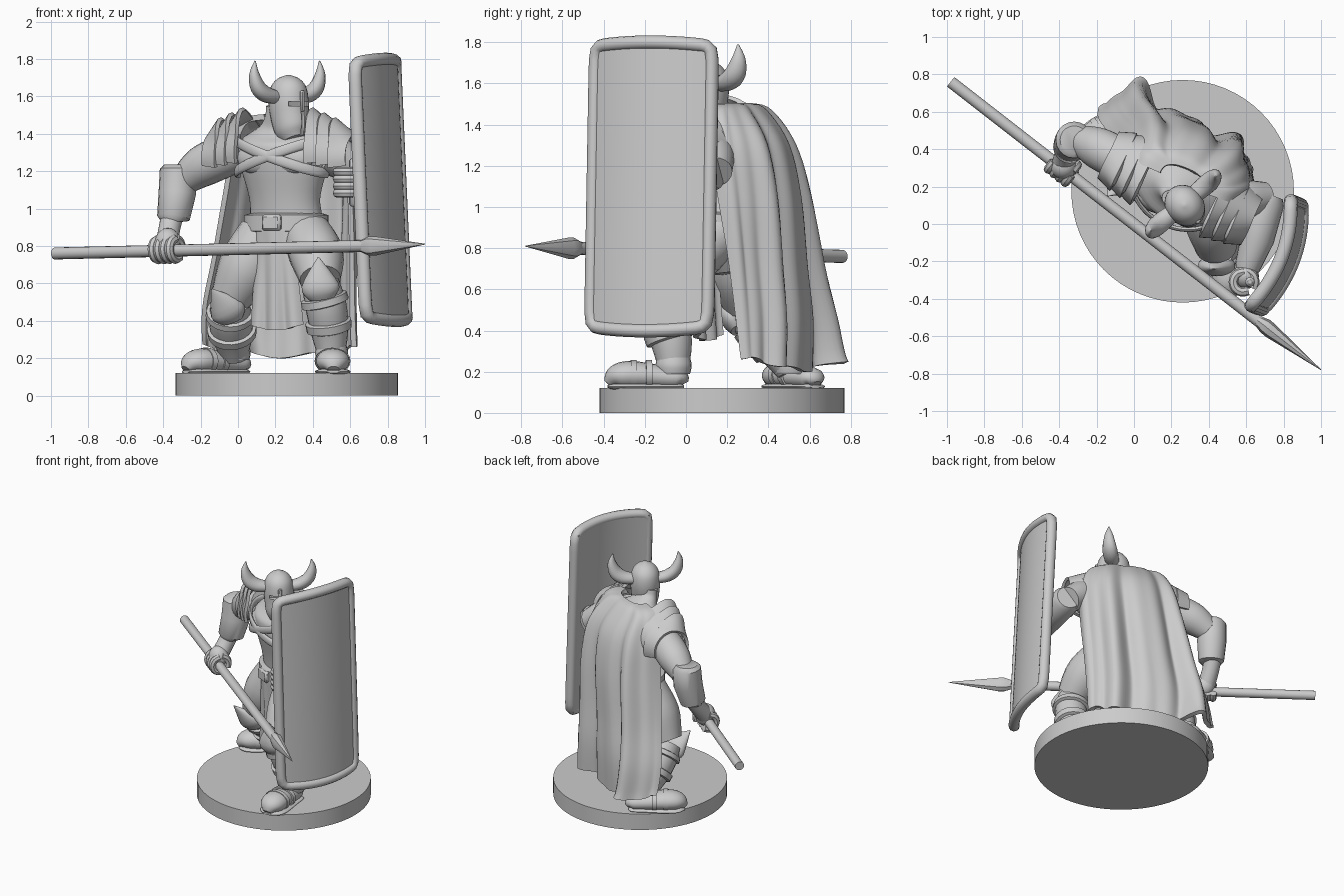
import bpy, bmesh
from math import sin, cos, pi, radians, exp
from mathutils import Vector

if "Cube" in bpy.data.objects:
    bpy.data.objects.remove(bpy.data.objects["Cube"], do_unlink=True)
stone = bpy.data.materials.new("plain grey")
stone.use_nodes = True
stone.diffuse_color = grey = (.6, .6, .6, 1)
stone.node_tree.nodes["Principled BSDF"].inputs["Base Color"].default_value = grey
parts = []

def make(name, verts, faces):
    mesh = bpy.data.meshes.new(name)
    mesh.from_pydata(verts, [], faces)
    bm = bmesh.new()
    bm.from_mesh(mesh)
    bmesh.ops.recalc_face_normals(bm, faces=bm.faces)
    bm.to_mesh(mesh)
    bm.free()
    mesh.materials.append(stone)
    obj = bpy.data.objects.new(name, mesh)
    bpy.context.collection.objects.link(obj)
    parts.append(obj)
    return obj

def spline(points, steps=4):
    """Smooth curve through the points."""
    pts = [points[0]] + points + [points[-1]]
    out = []
    for a, b, c, d in zip(pts, pts[1:], pts[2:], pts[3:]):
        for t in (i / steps for i in range(steps)):
            out.append(b + ((c - a) * t + (a * 2 - b * 5 + c * 4 - d) * t * t
                            + (b * 3 - a - c * 3 + d) * t ** 3) / 2)
    return out + [points[-1]]

def loft(name, path, squash=1, ref=None, smooth=True, sides=20):
    """Skin of rings along a path of (x, y, z, radius)."""
    path = [Vector(p) for p in path]
    path = spline(path) if smooth else path
    centres = [p.to_3d() for p in path]
    if ref is None:
        span = centres[-1] - centres[0]
        axis = min(range(3), key=lambda i: abs(span[i]))
        ref = [float(i == axis) for i in range(3)]
    ref = Vector(ref)
    verts, faces, last = [], [], len(path) - 1
    for k, p in enumerate(path):
        t = (centres[min(k + 1, last)] - centres[max(k - 1, 0)]).normalized()
        a = (ref - t * ref.dot(t)).normalized() * max(p[3], .002)
        b = t.cross(a) * squash
        verts += [centres[k] + a * cos(2 * pi * j / sides) + b * sin(2 * pi * j / sides) for j in range(sides)]
    for k in range(0, last * sides, sides):
        for j in range(sides):
            n = (j + 1) % sides
            faces.append((k + j, k + n, k + sides + n, k + sides + j))
    faces += [list(range(sides)), list(range(last * sides, (last + 1) * sides))]
    return make(name, verts, faces)

def sheet(name, fn, nu, nv, thick):
    """Thickened surface from a function of u and v."""
    row = nu + 1
    obj = make(name, [fn(i / nu, j / nv) for j in range(nv + 1) for i in range(row)],
               [(k, k + 1, k + row + 1, k + row) for j in range(nv) for k in range(j * row, j * row + nu)])
    mod = obj.modifiers.new("thickness", 'SOLIDIFY')
    mod.thickness, mod.offset = thick, 0

def frame(x, y, yaw):
    """Gives a point from sideways, forward and height measures."""
    c, s = cos(radians(yaw)), sin(radians(yaw))
    return lambda a, f, z: Vector((x + c * a + s * f, y + s * a - c * f, z))

def box(name, centre, size, yaw, bevel=0):
    corners = [(x, y, z) for x in (-.5, .5) for y in (-.5, .5) for z in (-.5, .5)]
    obj = make(name, [[c * s for c, s in zip(p, size)] for p in corners],
               [(0, 1, 3, 2), (4, 5, 7, 6), (0, 1, 5, 4), (2, 3, 7, 6), (0, 2, 6, 4), (1, 3, 7, 5)])
    obj.location, obj.rotation_euler.z = centre, radians(yaw)
    if bevel:
        obj.modifiers.new("bevel", 'BEVEL').width = bevel
    return obj

def ball(name, centre, size, yaw=0):
    loop = [(0, 0, -cos(pi * i / 10), sin(pi * i / 10)) for i in range(11)]
    obj = loft(name, loop, ref=(1, 0, 0), smooth=False)
    obj.location, obj.scale, obj.rotation_euler.z = centre, size, radians(yaw)

TURN, GAZE = -25, 40
body, head = frame(.25, .2, TURN), frame(.27, .1, GAZE)
across = body(1, 0, 0) - body(0, 0, 0)
SIDES = ((-1, "right"), (1, "left"))

# Base, torso, belt and crossed straps
loft("base", [(.26, .175, z, .595) for z in (0, .12)], smooth=False, sides=64)
rows = [(-.03, .68, .13), (-.02, .78, .2), (-.02, .93, .205), (0, 1.06, .2), (.01, 1.25, .25),
        (.02, 1.37, .24), (.04, 1.44, .13), (.07, 1.5, .08), (.08, 1.55, .07)]
loft("torso", [(*body(0, f, z), r) for f, z, r in rows], .7, across, sides=28)
loft("belt", [(*body(0, -.02, z), r) for z, r in
              ((.87, .2), (.88, .235), (.965, .235), (.975, .2))], .75, across, smooth=False, sides=32)
box("buckle", body(0, .165, .925), (.11, .04, .085), TURN, .012)
for side, label in SIDES:
    ball(label + "_chest", body(side * .1, .12, 1.27), (.12, .07, .09), TURN)
    strap = [(*body(side * .26 * cos(a), .02 + .2 * sin(a), 1.28 - .09 * cos(a)), .028)
             for a in (pi * i / 10 for i in range(11))]
    loft(label + "_chest_strap", strap, .45, (0, 0, 1), sides=12)

# Loincloth and cape
def loincloth(u, v):
    a = u * 2 - 1
    return body(a * (.1 + .045 * v), .145 - .025 * v - .03 * a * a + .016 * sin(u * 16) * v,
                .88 - .53 * v + .03 * a * a * v)

sheet("loincloth", loincloth, 24, 10, .025)
# Height, side shift, half width, setback, depth
CAPE = spline([Vector(r) for r in (
    (1.49, 0, .13, .02, .08), (1.46, 0, .25, .02, .14), (1.3, 0, .32, .03, .24),
    (1.05, -.03, .35, .05, .265), (.72, -.08, .38, .08, .24), (.45, -.12, .41, .1, .23),
    (.21, -.13, .42, .12, .2))], 5)

def cape(u, v):
    z, shift, wide, back, deep = CAPE[round(v * (len(CAPE) - 1))]
    a = pi * u
    fold = min(1, v * 1.6) * (.028 * sin(u * 25 + v * 1.5) + .014 * sin(u * 41 + v * 3))
    sweep = .11 * v ** 4 * exp(-((cos(a) + .72) / .3) ** 2) + .07 * v * max(0, cos(a))
    return body(shift + (wide + fold * .5) * cos(a), -back - deep * max(sin(a), 0) ** .6 - fold - sweep,
                z + v ** 6 * (.05 * cos(a) ** 2 + .012 * sin(u * 20)))

sheet("cape", cape, 72, len(CAPE) - 1, .03)

# Helmet with cut visor
rows = [(.05, 1.37, .06), (.03, 1.42, .088), (.01, 1.5, .098), (0, 1.58, .102),
        (0, 1.65, .09), (0, 1.695, .055), (0, 1.715, .005)]
helmet = loft("helmet", [(*head(0, f, z), r) for f, z, r in rows], 1.12,
              head(1, 0, 0) - head(0, 0, 0), sides=32)
cutters = [box("eye_cutter", head(0, .12, 1.56), (.14, .1, .024), GAZE),
           box("mouth_cutter", head(0, .13, 1.44), (.02, .06, .17), GAZE)]
for cutter in cutters:
    cutter.hide_render = True
    mod = helmet.modifiers.new("visor", 'BOOLEAN')
    mod.operation, mod.object, mod.solver = 'DIFFERENCE', cutter, 'EXACT'
box("nose_guard", head(0, .115, 1.575), (.026, .02, .11), GAZE, .006)

# Horns and layered, peaked shoulder plates
for side, label in SIDES:
    horn = [(.07, 1.595, .045), (.15, 1.61, .054), (.205, 1.65, .052), (.23, 1.72, .034), (.225, 1.79, .004)]
    loft(label + "_horn", [(*head(side * s, -.01, z), r) for s, z, r in horn], .8, sides=12)
    for k in range(3):
        def plate(u, v):
            a = pi * (u * 1.2 - .1)
            r = .15 - .012 * k + .035 * v + .07 * v * max(0, cos(a - 1.1)) ** 12
            return body(side * (.2 + .065 * k + .09 * (1 - v)), .01 + r * cos(a), 1.3 - .015 * k + r * sin(a))
        sheet(label + "_shoulder_plate", plate, 24, 4, .022)

# Arms and hands
def fist(label, centre, axis, palm):
    """Palm with four fingers and a thumb curled round an axis."""
    c, axis = Vector(centre), Vector(axis).normalized()
    out = Vector(palm)
    out = (out - axis * out.dot(axis)).normalized()
    up = axis.cross(out)
    ball(label + "_palm", c + out * .035, (.07, .07, .08))
    for i in range(4):
        mid = c + axis * (i - 1.5) * .038
        curl = [(*(mid + out * .054 * cos(a) + up * .054 * sin(a)), .025)
                for a in (.3 + j * .75 for j in range(6))]
        loft(label + "_finger", curl, 1, axis, sides=8)
    thumb = [(*(c + axis * .05 + out * .06 * cos(a) + up * .06 * sin(a)), .026) for a in (0, -.6, -1.2, -1.8)]
    loft(label + "_thumb", thumb, 1, axis, sides=8)

loft("right_upper_arm", [(0, .32, 1.31, .11), (-.1, .36, 1.27, .115), (-.2, .41, 1.22, .11),
                         (-.29, .45, 1.15, .08)])
loft("right_bracer", [(-.32, .45, 1.235, .075), (-.32, .45, 1.21, .098), (-.325, .44, 1.08, .1),
                      (-.345, .41, .95, .088), (-.345, .41, .93, .065)], smooth=False)
loft("right_wrist", [(-.35, .42, .97, .062), (-.365, .38, .9, .058), (-.38, .32, .82, .06)])
fist("right", (-.38, .3, .782), (1.66, -1.29, .04), (0, .3, 1))
loft("left_upper_arm", [(.47, .1, 1.3, .11), (.58, .13, 1.25, .105), (.7, .14, 1.17, .085)])
loft("left_bracer", [(.72, .16, 1.17, .08), (.705, .12, 1.17, .1), (.66, -.08, 1.15, .09),
                     (.61, -.22, 1.14, .07), (.6, -.27, 1.14, .055)], smooth=False)
fist("left", (.585, -.31, 1.14), (0, 0, 1), (.4, 1, 0))

# Legs: thigh, shin, knee guard, heel and toe
LEGS = {
    "right": ([(.14, .27, .88, .13), (.05, .27, .69, .155), (-.04, .29, .52, .11)],
              [(-.04, .29, .5, .1), (-.04, .36, .42, .115), (-.03, .45, .32, .11), (-.02, .51, .2, .07)],
              [(-.03, .25, .4, .06), (-.06, .22, .46, .095), (-.14, .15, .57, .004)],
              (.04, .63), (-.28, .41)),
    "left": ([(.36, .17, .88, .13), (.42, 0, .75, .145), (.44, -.13, .62, .11)],
             [(.44, -.13, .6, .1), (.47, -.11, .48, .11), (.49, -.07, .34, .1), (.5, -.06, .2, .07)],
             [(.45, -.21, .52, .07), (.44, -.225, .59, .1), (.43, -.24, .74, .004)],
             (.5, -.01), (.51, -.38))}
for label, (thigh, shin, knee, heel, toe) in LEGS.items():
    loft(label + "_thigh", thigh)
    loft(label + "_shin", shin)
    loft(label + "_knee_guard", knee, .55, (1, 0, 0))
    a, b, c = (Vector(p) for p in shin[:3])
    for p, q in ((a, b), (b, c)):
        ring = [p.lerp(q, t) for t in (.55, .6, .9, .95)]
        loft(label + "_cuff", [(*m[:3], m[3] + g) for m, g in zip(ring, (0, .02, .02, 0))], smooth=False)
    heel, toe = Vector(heel), Vector(toe)
    cross = (heel.y - toe.y, toe.x - heel.x, 0)
    shape = [(0, .03), (.06, .065), (.3, .075), (.7, .09), (.9, .075), (1, .03)]
    loft(label + "_boot", [(*heel.lerp(toe, t), .12 + .72 * r, r) for t, r in shape], .75, cross)
    loft(label + "_sole", [(*heel.lerp(toe, t), .128, r + .006) for t, r in shape], .2, cross)
    for t in (.42, .62):
        loft(label + "_boot_strap", [(*heel.lerp(toe, t + d), .185, .095) for d in (0, .08)], .75, cross,
             smooth=False)
    loft(label + "_ankle_wrap", [(*shin[3][:2], z, r) for z, r in ((.19, .08), (.23, .088), (.27, .08))])

# Spear
loft("spear_shaft", [(-.98, .76, .76, .032), (.68, -.53, .8, .032)], smooth=False, sides=16)
loft("spear_head", [(.66, -.515, .8, .034), (.7, -.545, .8, .052), (.73, -.57, .8, .052),
                    (1, -.78, .81, .002)], .8, (0, 0, 1), smooth=False, sides=8)

# Curved shield with a raised rim
def shield(u, v):
    a, h = u * 2 - 1, v * 2 - 1
    bow, lean = .06 * (1 - a * a), .06 * (1 - v)
    return Vector((.73 + .107 * a + bow + lean, -.155 + .283 * a - .3 * bow - .4 * lean,
                   1.1 + h * (.68 + .02 * (1 - a * a))))

inset = Vector((.008, -.003, 0))
sheet("shield_panel", lambda u, v: shield(u, v) - inset, 20, 12, .05)
rim = []
for w in (2 * pi * i / 128 for i in range(129)):
    k = .5 * (abs(cos(w)) ** 24 + abs(sin(w)) ** 24) ** (-1 / 24)
    rim.append((*shield(.5 + k * cos(w), .5 + k * sin(w)), .037))
loft("shield_rim", rim, .9, (.95, -.32, 0), smooth=False, sides=12)
box("shield_grip", (.62, -.31, 1.14), (.05, .05, .26), 20, .015)

# Apply modifiers, drop cutters, shade
for obj in bpy.context.scene.objects:
    obj.select_set(obj in parts)
bpy.context.view_layer.objects.active = parts[0]
bpy.ops.object.convert(target='MESH')
for cutter in cutters:
    bpy.data.objects.remove(cutter, do_unlink=True)
bpy.ops.object.shade_smooth_by_angle(angle=radians(40))
